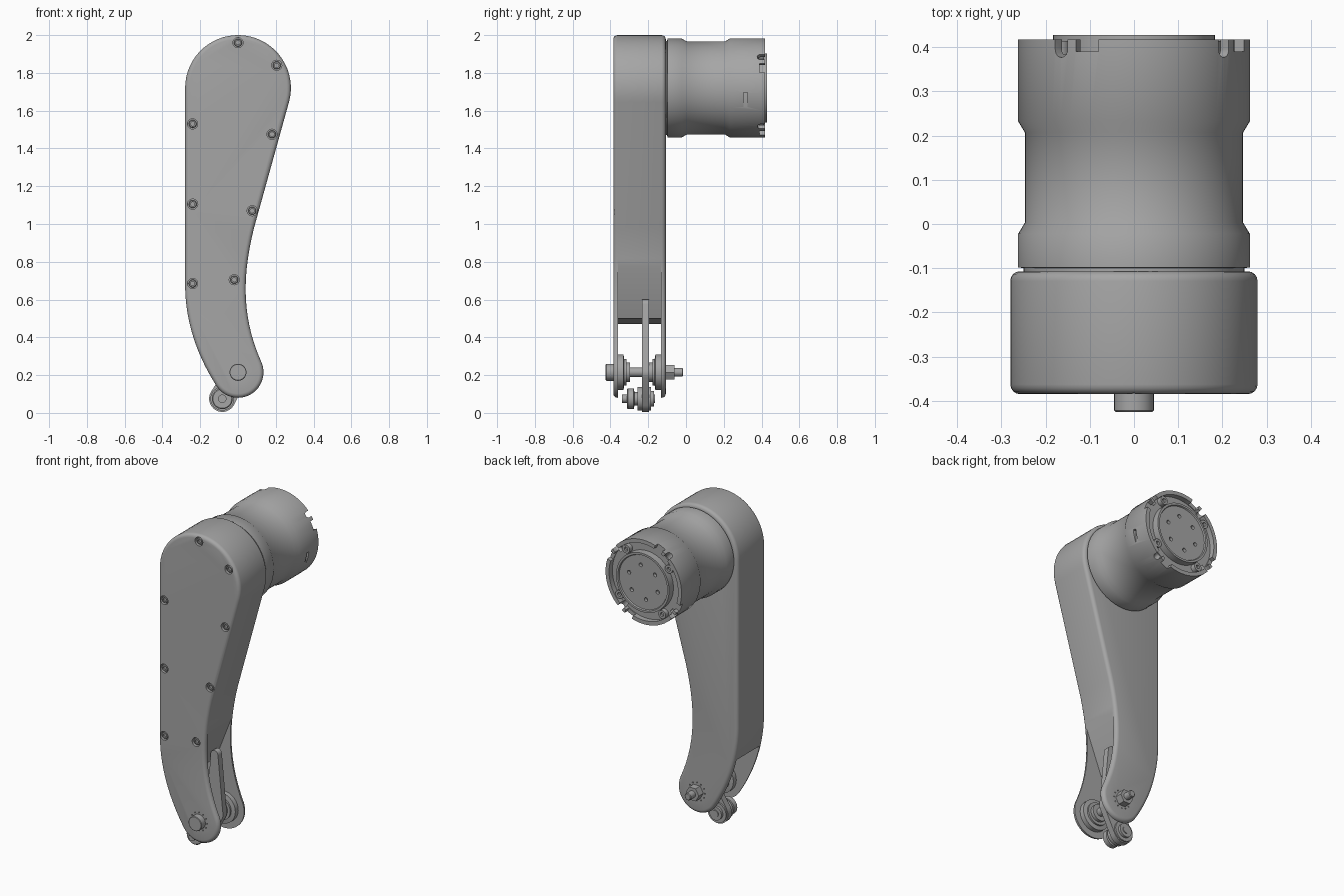
import bpy, bmesh
from math import sin, cos, pi, radians
from mathutils import Vector, Matrix

if "Cube" in bpy.data.objects:
    bpy.data.objects.remove(bpy.data.objects["Cube"], do_unlink=True)

grey = bpy.data.materials.new("machined grey")
grey.use_nodes = True
tone = (0.38, 0.38, 0.38, 1)
grey.diffuse_color = tone
grey.node_tree.nodes["Principled BSDF"].inputs["Base Color"].default_value = tone


def finish(name, bm):
    bmesh.ops.recalc_face_normals(bm, faces=bm.faces)
    me = bpy.data.meshes.new(name)
    bm.to_mesh(me)
    bm.free()
    me.materials.append(grey)
    ob = bpy.data.objects.new(name, me)
    bpy.context.collection.objects.link(ob)
    return ob


def loft(name, rings):
    """Closed solid through a list of equal-length point rings."""
    bm = bmesh.new()
    loops = [[bm.verts.new(p) for p in ring] for ring in rings]
    n = len(loops[0])
    for a, b in zip(loops, loops[1:]):
        for i in range(n):
            j = (i + 1) % n
            bm.faces.new((a[i], a[j], b[j], b[i]))
    bm.faces.new(loops[0])
    bm.faces.new(loops[-1])
    return finish(name, bm)


def prism(name, outline, y0, y1):
    return loft(name, [[(x, y, z) for x, z in outline] for y in (y0, y1)])


def lathe(name, centre, profile, n=32):
    """Turned part along y; profile is (radius, y)."""
    cx, cz = centre
    return loft(name, [[(cx + r * cos(2 * pi * i / n), y, cz + r * sin(2 * pi * i / n))
                        for i in range(n)] for r, y in profile])


def box(name, size, matrix):
    bm = bmesh.new()
    bmesh.ops.create_cube(bm, size=1, matrix=matrix @ Matrix.Diagonal((*size, 1)))
    return finish(name, bm)


def arc(cx, cz, r, a0, a1, n):
    return [(cx + r * cos(radians(a0 + (a1 - a0) * i / n)),
             cz + r * sin(radians(a0 + (a1 - a0) * i / n))) for i in range(n + 1)]


def bezier(p0, p1, p2, p3, n=14):
    p0, p1, p2, p3 = map(Vector, (p0, p1, p2, p3))
    out = []
    for i in range(1, n):
        t = i / n
        s = 1 - t
        out.append(tuple(p0 * s**3 + p1 * 3 * s * s * t + p2 * 3 * s * t * t + p3 * t**3))
    return out


def activate(ob):
    bpy.ops.object.select_all(action='DESELECT')
    ob.select_set(True)
    bpy.context.view_layer.objects.active = ob


def apply(ob, kind, **props):
    activate(ob)
    mod = ob.modifiers.new("step", kind)
    for key, value in props.items():
        setattr(mod, key, value)
    bpy.ops.object.modifier_apply(modifier=mod.name)


def cut(target, cutters):
    activate(cutters[0])
    for c in cutters:
        c.hide_render = True
        c.select_set(True)
    if len(cutters) > 1:
        bpy.ops.object.join()
    apply(target, 'BOOLEAN', object=cutters[0], operation='DIFFERENCE', solver='EXACT')
    bpy.data.objects.remove(cutters[0], do_unlink=True)


HUB = (0, 1.72)
PIVOT = (0, 0.215)
ROLLER = (-0.083, 0.075)

# Arm housing: big round top, curved tapering foot
foot = arc(*PIVOT, 0.135, 213, 382, 20)
top = arc(*HUB, 0.28, -15.5, 180, 32)
waist = (0.085, 0.98)
heel = (-0.28, 0.68)
outline = (foot + bezier(foot[-1], (0.02, 0.5), (0.02, 0.72), waist) + [waist]
           + top + [heel] + bezier(heel, (-0.28, 0.48), (-0.215, 0.30), foot[0]))
arm = prism("arm_housing", outline, -0.385, -0.107)
apply(arm, 'BEVEL', width=0.022, segments=4, limit_method='ANGLE', angle_limit=radians(50))

# Fork slot between the two foot plates
slot = [(0.3, 0.85), (0.05, 0.78), (-0.06, 0.5), (-0.35, 0.455), (-0.35, -0.1), (0.3, -0.1)]
cut(arm, [prism("slot_cutter", slot, -0.36, -0.133)])

# Cover screws in counterbores, and dimples round the pivot
screws = [(0, 1.96), (0.205, 1.84), (0.18, 1.475), (0.075, 1.07), (-0.02, 0.705),
          (-0.24, 1.53), (-0.24, 1.105), (-0.24, 0.685)]
holes = [lathe("hole_cutter", p, [(0.027, -0.4), (0.027, -0.365)], 20) for p in screws]
for x, z in arc(*PIVOT, 0.056, 0, 330, 11):
    holes += [lathe("dimple_cutter", (x, z), [(0.004, y0), (0.004, y1)], 8)
              for y0, y1 in ((-0.4, -0.378), (-0.114, -0.09))]
cut(arm, holes)
for p in screws:
    lathe("cover_screw", p, [(0.021, -0.36), (0.021, -0.376), (0.018, -0.379),
                             (0.011, -0.379), (0.011, -0.37)], 18)

# Motor housing with a waisted barrel and grooved end face
motor = lathe("motor_housing", HUB, [
    (0.25, -0.112), (0.25, -0.1), (0.262, -0.098), (0.262, -0.022), (0.247, 0.003),
    (0.247, 0.207), (0.262, 0.232), (0.262, 0.418), (0.238, 0.418), (0.238, 0.385),
    (0.183, 0.385), (0.183, 0.428), (0.17, 0.428), (0.166, 0.42)], 64)
notches = []
for k in range(4):
    for angle, width, floor in ((39, 0.036, 0.395), (24, 0.055, 0.39)):
        a = radians(angle + 90 * k)
        place = Matrix.Translation((0, 0, HUB[1])) @ Matrix.Rotation(-a, 4, 'Y')
        depth = 0.46 - floor
        notches.append(box("notch_cutter", (0.06, depth, width),
                           place @ Matrix.Translation((0.25, floor + depth / 2, 0))))
        if angle == 39:
            bm = bmesh.new()
            bmesh.ops.create_cone(
                bm, cap_ends=True, segments=20, radius1=0.018, radius2=0.018, depth=0.06,
                matrix=place @ Matrix.Translation((0.25, floor, 0)) @ Matrix.Rotation(pi / 2, 4, 'Y'))
            cut(motor, [finish("round_cutter", bm)])
for x, z in arc(*HUB, 0.105, 20, 320, 5):
    notches.append(lathe("bolt_cutter", (x, z), [(0.012, 0.4), (0.012, 0.45)], 14))
notches.append(box("side_slot_cutter", (0.04, 0.02, 0.09),
                   Matrix.Translation((0.262, 0.315, 1.65))))
cut(motor, notches)

# Bosses standing in the end groove
for x, z in arc(*HUB, 0.211, 54, 324, 3):
    lathe("end_boss", (x, z), [(0.026, 0.38), (0.026, 0.414), (0.012, 0.414), (0.012, 0.4)], 20)

# Pivot pin, nut and bearing flanges
lathe("pivot_pin", PIVOT, [(0.042, -0.425), (0.045, -0.422), (0.045, -0.38), (0.025, -0.38),
                           (0.025, -0.1), (0.022, -0.1), (0.022, -0.019), (0.018, -0.015)])
lathe("pivot_nut", PIVOT, [(0.045, -0.11), (0.045, -0.062)], 6)
for name, y, s in (("front_bearing", -0.361, 1), ("back_bearing", -0.132, -1)):
    lathe(name, PIVOT, [(0.095, y), (0.095, y + s * 0.03), (0.07, y + s * 0.034),
                        (0.07, y + s * 0.045), (0.052, y + s * 0.045), (0.052, y + s * 0.064)])

# Lever plate hanging inside the fork
lever = (arc(*ROLLER, 0.07, 150, 330, 14) + arc(*PIVOT, 0.06, -30, 15, 6)
         + arc(0.0, 0.575, 0.025, 0, 180, 8) + [(-0.05, 0.26)])
prism("lever", lever, -0.233, -0.195)

# Roller at the lever tip
lathe("roller_pin", ROLLER, [(0.022, -0.338), (0.022, -0.165)], 20)
lathe("roller_wheel", ROLLER, [(0.05, -0.312), (0.055, -0.308), (0.055, -0.277), (0.035, -0.273),
                               (0.035, -0.258), (0.063, -0.258), (0.063, -0.233)])
lathe("roller_washer", ROLLER, [(0.063, -0.196), (0.063, -0.185), (0.042, -0.185), (0.042, -0.17)])

for ob in [o for o in bpy.context.collection.objects if o.type == 'MESH']:
    activate(ob)
    bpy.ops.object.shade_smooth_by_angle(angle=radians(32))
